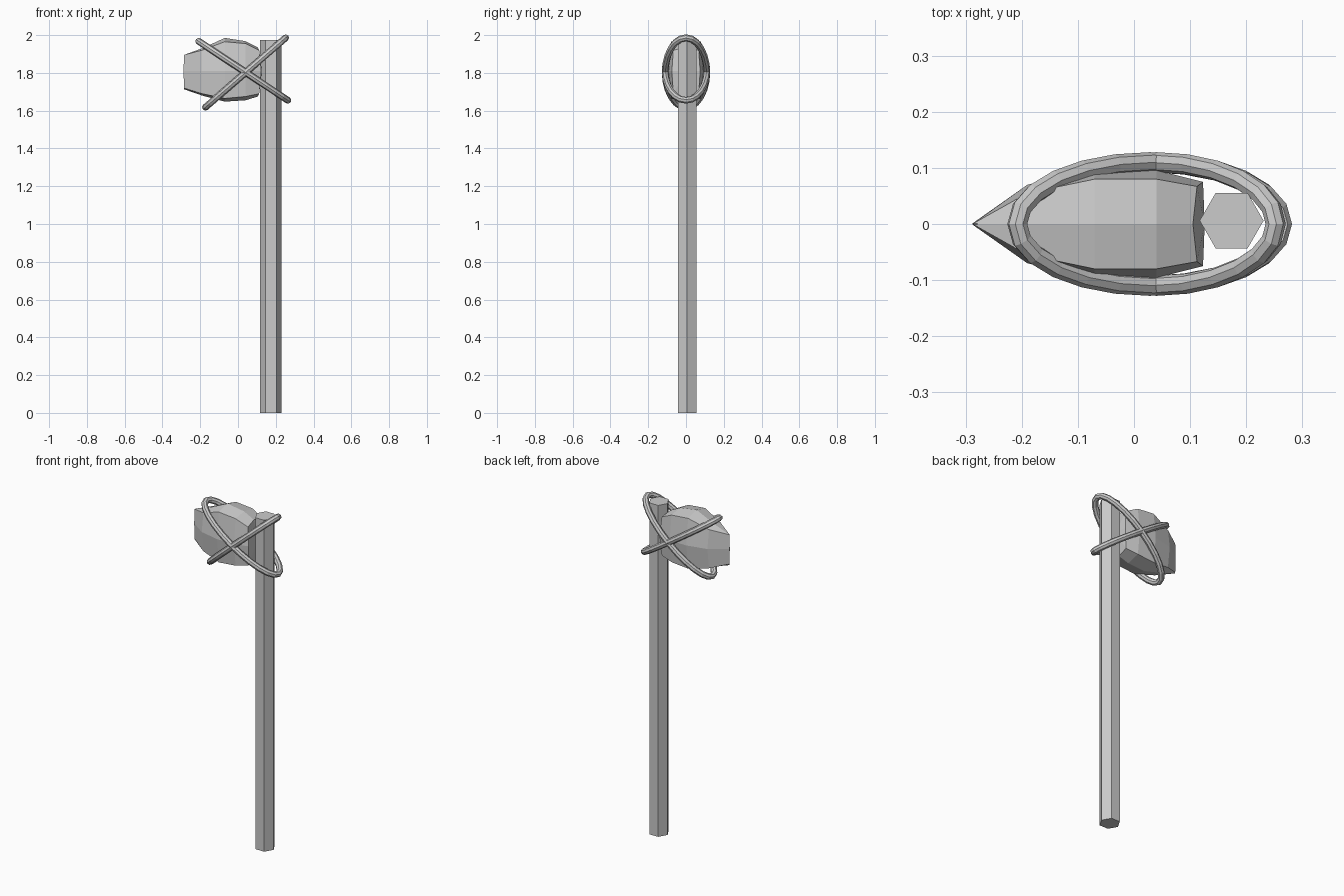
import bpy, bmesh
from math import cos, sin, pi, radians
from mathutils import Vector

if "Cube" in bpy.data.objects:
    bpy.data.objects.remove(bpy.data.objects["Cube"])


def make_object(name, bm):
    bmesh.ops.recalc_face_normals(bm, faces=bm.faces[:])
    mesh = bpy.data.meshes.new(name)
    bm.to_mesh(mesh)
    bm.free()
    obj = bpy.data.objects.new(name, mesh)
    bpy.context.collection.objects.link(obj)
    return obj


def bridge(bm, a, b):
    for i in range(len(a)):
        j = (i + 1) % len(a)
        bm.faces.new((a[i], a[j], b[j], b[i]))


# Hexagonal wooden handle
bm = bmesh.new()
hexes = [[bm.verts.new((0.174 + 0.057 * cos(i * pi / 3), 0.006 + 0.057 * sin(i * pi / 3), z))
          for i in range(6)] for z in (0, 1.975)]
bridge(bm, *hexes)
for h in hexes:
    bm.faces.new(h)
make_object("handle", bm)

# Chipped stone head: eight-sided cross-sections along x, pinched to a blade
# x, cap bulge, corner half-width, mid half-width, top, top corner, mid, bottom corner, bottom
stations = [
    (-0.285, -0.003, 0.001, 0.001, 1.90, 1.895, 1.81, 1.72, 1.713),
    (-0.19, 0.0, 0.055, 0.070, 1.93, 1.92, 1.81, 1.69, 1.68),
    (-0.07, 0.0, 0.080, 0.097, 1.985, 1.965, 1.81, 1.665, 1.648),
    (0.04, 0.0, 0.080, 0.096, 1.968, 1.955, 1.81, 1.675, 1.655),
    (0.105, 0.018, 0.067, 0.075, 1.935, 1.92, 1.81, 1.69, 1.675),
]
bm = bmesh.new()
rings = []
for x, bulge, wc, wm, zt, ztc, zm, zbc, zb in stations:
    xc = x + bulge * 0.4
    xt = x + (0.012 if x < -0.28 else 0)
    outline = [(xt, 0, zt), (xc, wc, ztc), (x + bulge, wm, zm), (xc, wc, zbc),
               (x, 0, zb), (xc, -wc, zbc), (x + bulge, -wm, zm), (xc, -wc, ztc)]
    rings.append([bm.verts.new(p) for p in outline])
for a, b in zip(rings, rings[1:]):
    bridge(bm, a, b)
bm.faces.new(rings[0])
tip = bm.verts.new((0.126, 0, 1.81))
for i in range(8):
    bm.faces.new((rings[-1][i], rings[-1][(i + 1) % 8], tip))
make_object("stone_head", bm)


# Oval rope loops crossing around head and handle
def rope_loop(name, cx, cz, half_length, half_width, angle, tube=0.018, segs=24, sides=8):
    u = Vector((cos(angle), 0, sin(angle)))
    v = Vector((0, 1, 0))
    n = u.cross(v)
    bm = bmesh.new()
    loops = []
    for i in range(segs):
        t = 2 * pi * i / segs
        centre = Vector((cx, 0, cz)) + u * half_length * cos(t) + v * half_width * sin(t)
        out = (u * half_width * cos(t) + v * half_length * sin(t)).normalized()
        loops.append([bm.verts.new(centre + tube * (out * cos(2 * pi * k / sides) + n * sin(2 * pi * k / sides)))
                      for k in range(sides)])
    for i in range(segs):
        bridge(bm, loops[i], loops[(i + 1) % segs])
    return make_object(name, bm)


rope_loop("rope_loop_falling", 0.028, 1.811, 0.283, 0.110, radians(-33.5))
rope_loop("rope_loop_rising", 0.040, 1.802, 0.281, 0.110, radians(40.9))
